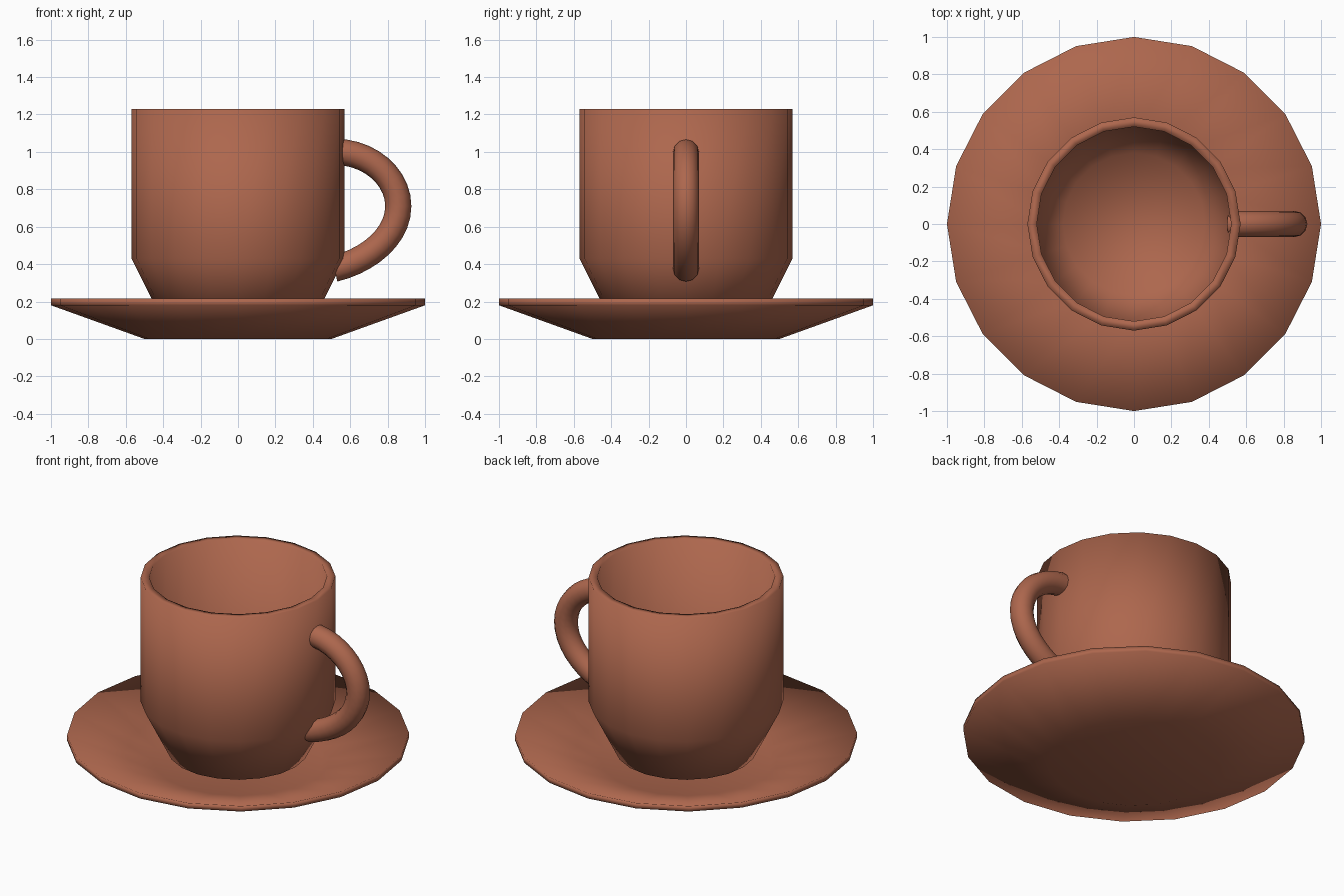
import bpy
import bmesh
from math import cos, sin, tau

SIDES = 20

cube = bpy.data.objects.get("Cube")
if cube:
    bpy.data.objects.remove(cube, do_unlink=True)

# One clay colour for everything
clay = bpy.data.materials.new("terracotta clay")
clay.use_nodes = True
COLOUR = (0.42, 0.135, 0.075, 1)
clay.diffuse_color = COLOUR
clay.node_tree.nodes["Principled BSDF"].inputs["Base Color"].default_value = COLOUR


def lathe(name, profile):
    """Turn a closed (radius, height) outline; both ends are capped flat."""
    bm = bmesh.new()
    rings = [[bm.verts.new((r * cos(tau * i / SIDES), r * sin(tau * i / SIDES), z))
              for i in range(SIDES)] for r, z in profile]
    for low, high in zip(rings, rings[1:]):
        for i in range(SIDES):
            j = (i + 1) % SIDES
            bm.faces.new((low[i], low[j], high[j], high[i]))
    bm.faces.new(rings[0][::-1])
    bm.faces.new(rings[-1])
    bmesh.ops.recalc_face_normals(bm, faces=bm.faces)
    mesh = bpy.data.meshes.new(name)
    bm.to_mesh(mesh)
    bm.free()
    mesh.materials.append(clay)
    mesh.shade_smooth()
    obj = bpy.data.objects.new(name, mesh)
    bpy.context.collection.objects.link(obj)
    return obj


# Saucer: flat foot, flared underside, thin rim, sunken floor
lathe("saucer", [(0.5, 0), (1, 0.18), (1, 0.215), (0.5, 0.05)])

# Cup: tapered base, straight wall, flat lip, hollow inside
lathe("cup", [(0.41, 0.11), (0.57, 0.43), (0.57, 1.23),
              (0.52, 1.23), (0.52, 0.44), (0.38, 0.16)])

# Handle: round tube swept along a loop on the +x side
curve = bpy.data.curves.new("handle", "CURVE")
curve.dimensions = "3D"
curve.bevel_depth = 0.07
curve.bevel_resolution = 4
curve.resolution_u = 10
curve.use_fill_caps = True
spline = curve.splines.new("BEZIER")
spline.bezier_points.add(2)
# each entry: point, handle before, handle after, as (x, z)
path = [((0.52, 1.0), (0.45, 1.0), (0.70, 1.0)),
        ((0.857, 0.71), (0.857, 0.87), (0.857, 0.55)),
        ((0.515, 0.375), (0.70, 0.42), (0.45, 0.36))]
for point, (co, before, after) in zip(spline.bezier_points, path):
    point.handle_left_type = point.handle_right_type = "FREE"
    point.co = (co[0], 0, co[1])
    point.handle_left = (before[0], 0, before[1])
    point.handle_right = (after[0], 0, after[1])
curve.materials.append(clay)
handle = bpy.data.objects.new("handle", curve)
bpy.context.collection.objects.link(handle)

# Turn the tube into a smooth mesh
bpy.ops.object.select_all(action="DESELECT")
handle.select_set(True)
bpy.context.view_layer.objects.active = handle
bpy.ops.object.convert(target="MESH")
bpy.ops.object.shade_smooth()
